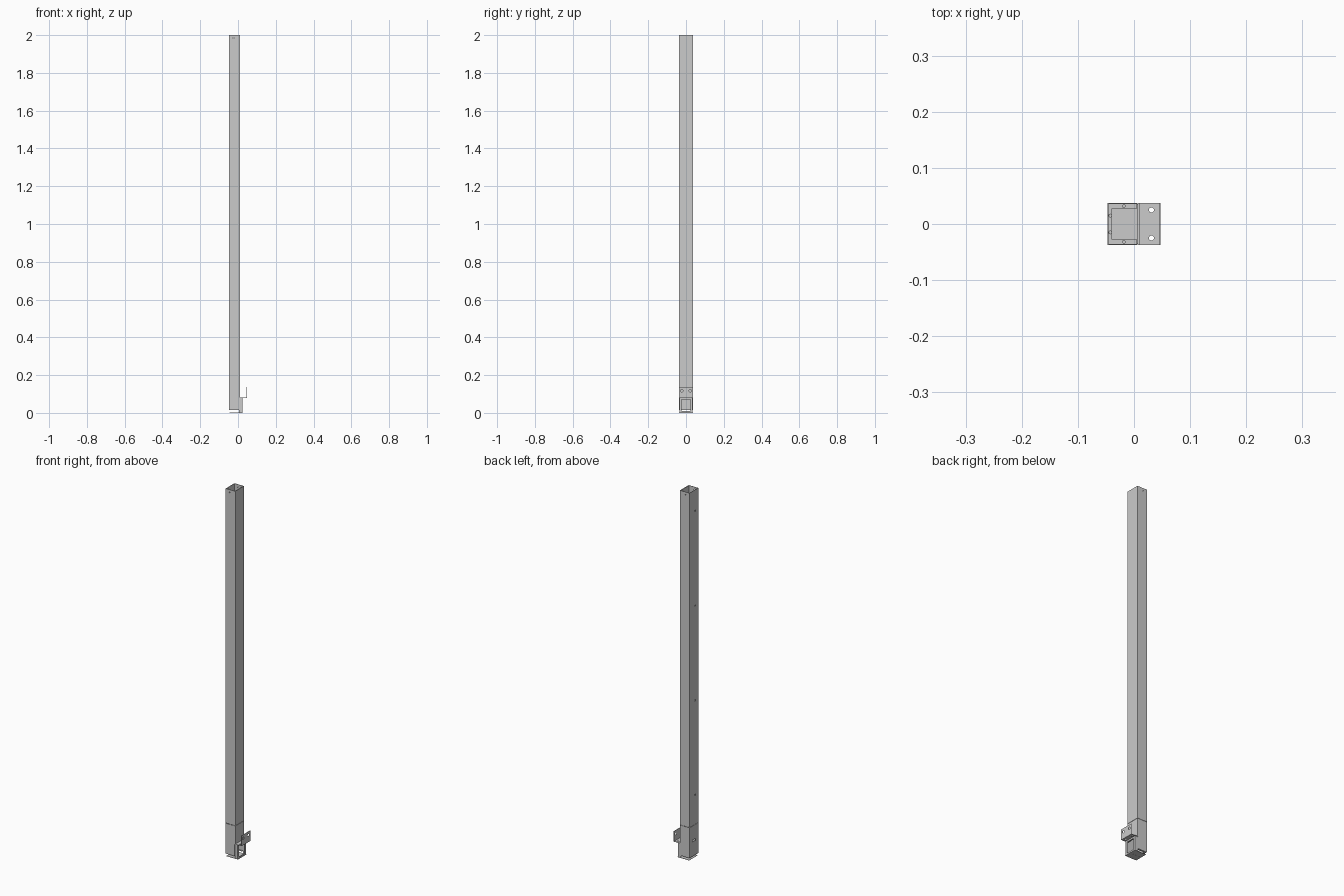
import bpy, bmesh
from mathutils import Matrix, Vector

if "Cube" in bpy.data.objects:
    bpy.data.objects.remove(bpy.data.objects["Cube"])

X0, X1, HY = -0.0475, 0.010, 0.0375   # outer post section
T = 0.002                             # sheet thickness


def finish(name, bm):
    bmesh.ops.recalc_face_normals(bm, faces=bm.faces)
    me = bpy.data.meshes.new(name)
    bm.to_mesh(me)
    bm.free()
    ob = bpy.data.objects.new(name, me)
    bpy.context.collection.objects.link(ob)
    return ob


def add_box(bm, x, y, z):
    size = Vector((x[1] - x[0], y[1] - y[0], z[1] - z[0]))
    mid = Vector((sum(x) / 2, sum(y) / 2, sum(z) / 2))
    bmesh.ops.create_cube(bm, size=1, matrix=Matrix.Translation(mid) @ Matrix.Diagonal((*size, 1)))


def boxes(name, *specs):
    bm = bmesh.new()
    for s in specs:
        add_box(bm, *s)
    return finish(name, bm)


def extrude(name, pts, z0, z1):
    bm = bmesh.new()
    f = bm.faces.new([bm.verts.new((x, y, z0)) for x, y in pts])
    r = bmesh.ops.extrude_face_region(bm, geom=[f])
    bmesh.ops.translate(bm, vec=(0, 0, z1 - z0), verts=[v for v in r["geom"] if isinstance(v, bmesh.types.BMVert)])
    return finish(name, bm)


def cut(ob, cutter):
    cutter.hide_render = True
    mod = ob.modifiers.new("cut", 'BOOLEAN')
    mod.operation, mod.solver, mod.object = 'DIFFERENCE', 'EXACT', cutter
    bpy.context.view_layer.objects.active = ob
    bpy.ops.object.modifier_apply(modifier=mod.name)
    bpy.data.objects.remove(cutter)


def drill(ob, spots, axis, r=0.003):
    bm = bmesh.new()
    for p in spots:
        rot = Vector((0, 0, 1)).rotation_difference(Vector(axis)).to_matrix().to_4x4()
        bmesh.ops.create_cone(bm, cap_ends=True, segments=16, radius1=r, radius2=r, depth=0.02,
                              matrix=Matrix.Translation(p) @ rot)
    cut(ob, finish("hole_cutter", bm))


def channel(x_open):
    # U section open towards +x
    return [(x_open, -HY), (X0, -HY), (X0, HY), (x_open, HY),
            (x_open, HY - T), (X0 + T, HY - T), (X0 + T, -HY + T), (x_open, -HY + T)]


# Long upper post: folded channel with a closing cover on the +x side
post = extrude("post_channel", channel(0.0055), 0.1805, 2.0)
drill(post, [(X0, -0.011, z) for z in (0.34, 0.855, 1.37, 1.885)], (1, 0, 0), 0.004)
drill(post, [(-0.024, -HY, 1.985), (-0.024, HY, 1.985)], (0, 1, 0), 0.0025)
boxes("post_cover", ((0.006, X1), (-HY, HY), (0.1805, 2.0)))

# Short lower sleeve with a slot in the back and an opening for the foot
sleeve = extrude("lower_sleeve", channel(0.0055), 0.014, 0.179)
cut(sleeve, boxes("slot_cutter", ((X0 - 0.01, X0 + 0.01), (-0.012, 0.012), (0.092, 0.102))))
boxes("sleeve_cover", ((0.006, X1), (-HY, HY), (0.08, 0.179)))

# Inward bottom flange with screw holes
flange = boxes("bottom_flange", ((X0 + T, 0.005), (-HY + T, HY - T), (0.014, 0.016)))
cut(flange, boxes("flange_cutter", ((-0.039, 0.02), (-0.028, 0.028), (0.0, 0.03))))
drill(flange, [(-0.018, s * 0.0318, 0.015) for s in (-1, 1)] +
      [(-0.0425, s * 0.015, 0.015) for s in (-1, 1)], (0, 0, 1), 0.0025)

# Foot plate in two halves, meeting in the middle
for side, name in ((-1, "foot_plate_front"), (1, "foot_plate_back")):
    boxes(name, ((-0.044, 0.025), tuple(sorted((side * 0.0003, side * 0.036))), (0.0, T)))

# Foot column: side walls and a framed window facing +x
boxes("foot_side_walls", *[((0.006, 0.021), tuple(sorted((s * 0.0355, s * 0.0335))), (T, 0.079)) for s in (-1, 1)])
frame = boxes("foot_frame", ((0.021, 0.023), (-0.0355, 0.0355), (T, 0.079)))
cut(frame, boxes("window_cutter", ((0.0, 0.04), (-0.024, 0.024), (0.01, 0.07))))

# Angle bracket: shelf on the column with a raised outer flange
shelf = boxes("bracket_shelf", ((0.006, 0.0475), (-HY, HY), (0.079, 0.081)))
drill(shelf, [(0.031, s * 0.025, 0.08) for s in (-1, 1)], (0, 0, 1), 0.0045)
upright = boxes("bracket_upright", ((0.0455, 0.0475), (-HY, HY), (0.081, 0.136)))
drill(upright, [(0.0465, s * 0.022, 0.117) for s in (-1, 1)], (1, 0, 0), 0.0065)
